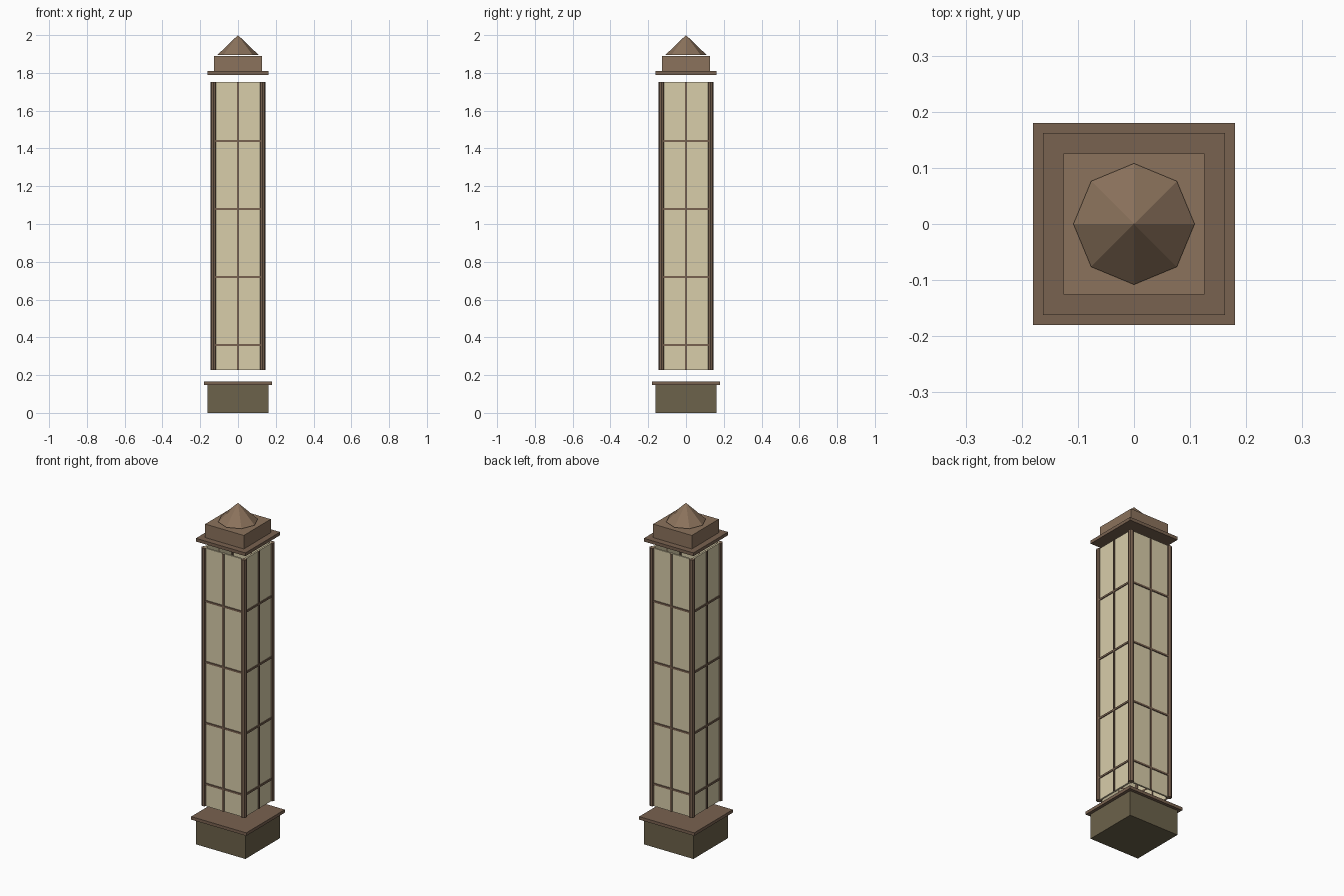
import bpy
from math import pi, sin, cos

if "Cube" in bpy.data.objects:
    bpy.data.objects.remove(bpy.data.objects["Cube"])


def material(name, rgb):
    m = bpy.data.materials.new(name)
    m.diffuse_color = (*rgb, 1)
    m.use_nodes = True
    m.node_tree.nodes["Principled BSDF"].inputs["Base Color"].default_value = m.diffuse_color
    return m


STONE = material("base_stone", (0.15, 0.122, 0.069))
WOOD = material("dark_wood", (0.19, 0.122, 0.08))
ROOF = material("roof_wood", (0.26, 0.17, 0.107))
PAPER = material("cream_paper", (0.69, 0.61, 0.40))


def box(name, mat, size, centre, turn=0):
    """Box placed at centre, then swung about the z axis by turn."""
    x, y, z = centre
    c, s = cos(turn), sin(turn)
    bpy.ops.mesh.primitive_cube_add(
        size=1, location=(x * c - y * s, x * s + y * c, z), rotation=(0, 0, turn))
    ob = bpy.context.object
    ob.name = name
    ob.scale = size
    ob.data.materials.append(mat)
    return ob


def slab(name, mat, half, z0, z1):
    return box(name, mat, (2 * half, 2 * half, z1 - z0), (0, 0, (z0 + z1) / 2))


# Base block and its top plate
slab("base_block", STONE, 0.162, 0.0, 0.148)
slab("base_plate", WOOD, 0.18, 0.148, 0.166)

# Hollow lantern shaft: four sides with lattice, four corner posts
Z0, Z1 = 0.228, 1.752
ZM, H = (Z0 + Z1) / 2, Z1 - Z0
for i in range(4):
    a = i * pi / 2
    box("paper_panel", PAPER, (0.25, 0.01, H), (0, -0.13, ZM), a)
    box("vertical_bar", WOOD, (0.01, 0.016, H), (0, -0.132, ZM), a)
    for k in range(1, 5):
        box("cross_bar", WOOD, (0.236, 0.016, 0.011), (0, -0.132, 0.36 * k), a)

for sx in (-1, 1):
    for sy in (-1, 1):
        bpy.ops.mesh.primitive_cylinder_add(
            vertices=8, radius=0.016, depth=H, location=(sx * 0.13, sy * 0.13, ZM))
        post = bpy.context.object
        post.name = "corner_post"
        post.data.materials.append(WOOD)

# Floating cap: eave plate, block and eight-sided finial
slab("eave_plate", WOOD, 0.162, 1.79, 1.809)
slab("cap_block", ROOF, 0.126, 1.809, 1.889)
bpy.ops.mesh.primitive_cone_add(
    vertices=8, radius1=0.108, radius2=0, depth=0.104, location=(0, 0, 1.948))
finial = bpy.context.object
finial.name = "finial"
finial.data.materials.append(ROOF)
